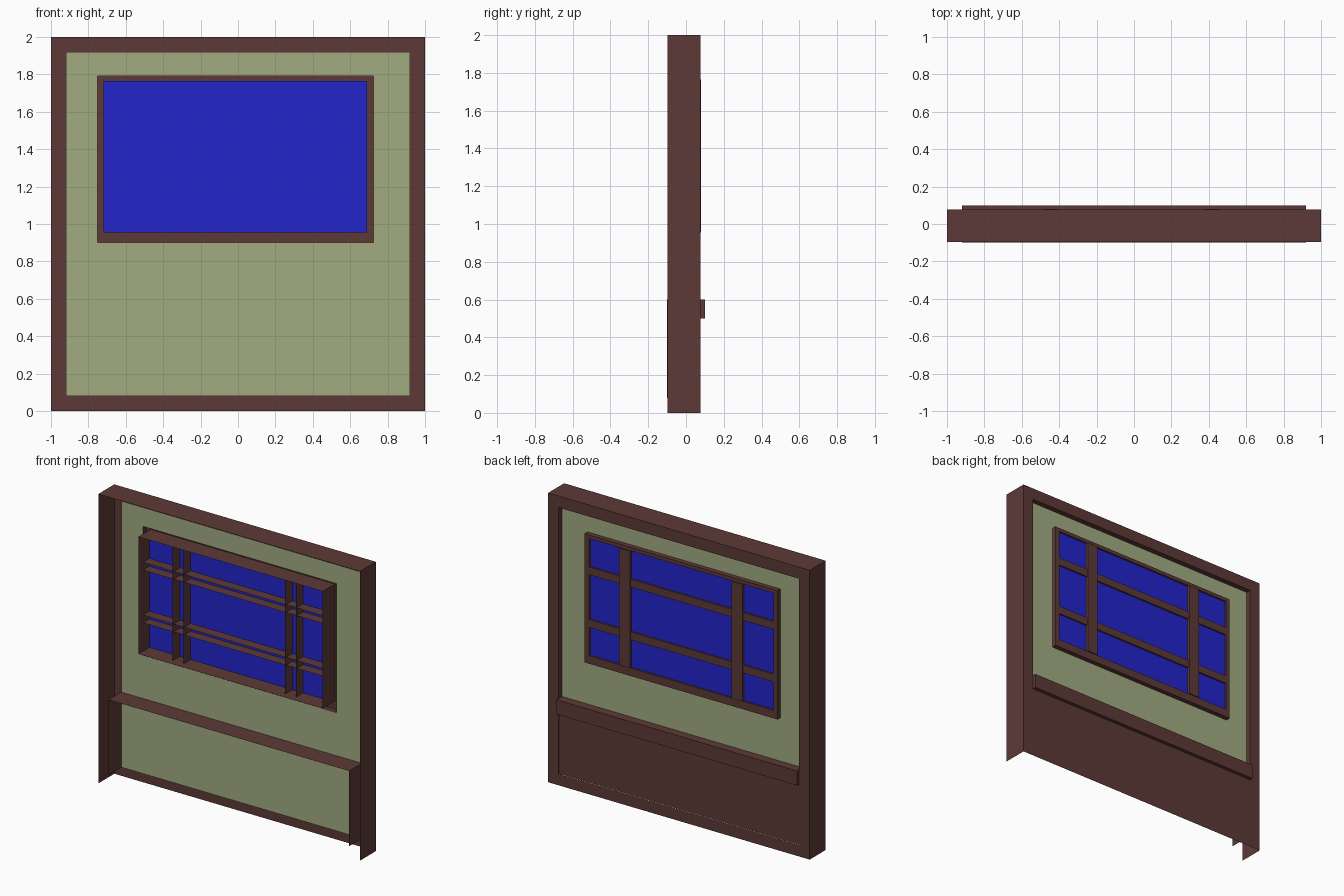
import bpy, bmesh

if "Cube" in bpy.data.objects:
    bpy.data.objects.remove(bpy.data.objects["Cube"])


def material(name, rgb):
    m = bpy.data.materials.new(name)
    m.diffuse_color = (*rgb, 1)
    m.use_nodes = True
    m.node_tree.nodes["Principled BSDF"].inputs["Base Color"].default_value = m.diffuse_color
    return m


WOOD = material("brown_wood", (0.11, 0.042, 0.038))
PLASTER = material("green_plaster", (0.36, 0.41, 0.22))
GLASS = material("blue_glass", (0.016, 0.018, 0.6))


def shell(name, mat, outer, y0, y1, sides="LRTB", hole=None, face=True):
    """Open-fronted box: back face at y1 (with optional hole), chosen sides from y0 to y1.
    Lower-case sides are the lips of the hole. Rectangles are (x0, x1, z0, z1)."""
    bm = bmesh.new()

    def quad(*pts):
        bm.faces.new([bm.verts.new(p) for p in pts])

    def corners(r):
        a, b, c, d = r
        return [(a, c), (b, c), (b, d), (a, d)]      # B, R, T, L edges in order

    o = corners(outer)
    h = corners(hole) if hole else None
    for i, tag in enumerate("BRTL"):
        j = (i + 1) % 4
        (ax, az), (bx, bz) = o[i], o[j]
        if tag in sides:
            quad((ax, y0, az), (bx, y0, bz), (bx, y1, bz), (ax, y1, az))
        if h:
            (cx, cz), (dx, dz) = h[i], h[j]
            quad((ax, y1, az), (bx, y1, bz), (dx, y1, dz), (cx, y1, cz))
            if tag.lower() in sides:
                quad((cx, y1, cz), (dx, y1, dz), (dx, LIP, dz), (cx, LIP, cz))
    if face and not h:
        quad(*[(x, y1, z) for x, z in reversed(o)])
    bmesh.ops.remove_doubles(bm, verts=bm.verts, dist=1e-5)
    # back faces look toward +y
    for f in bm.faces:
        f.normal_update()
        if abs(f.normal.y) > 0.9 and f.normal.y < 0:
            f.normal_flip()
    me = bpy.data.meshes.new(name)
    bm.to_mesh(me)
    bm.free()
    me.materials.append(mat)
    ob = bpy.data.objects.new(name, me)
    bpy.context.collection.objects.link(ob)
    return ob


LIP = 0.04                                   # depth of the plaster plane
INNER = (-0.92, 0.92, 0.08, 1.92)
CASING = (-0.75, 0.725, 0.90, 1.79)
OPENING = (-0.72, 0.69, 0.955, 1.765)
X0, X1, Z0, Z1 = OPENING

# Wall surround and plaster
shell("outer_frame", WOOD, (-1, 1, 0, 2), -0.097, 0.077, "LRTlrt", hole=INNER)
shell("plaster_panel", PLASTER, INNER, LIP, LIP, "", hole=CASING)

# Lower panelling and rail
shell("lower_panel", WOOD, (-0.92, 0.92, 0.08, 0.6), -0.1, 0.075, "LRT")
shell("wall_rail", WOOD, (-0.92, 0.92, 0.5, 0.6), 0.075, 0.1)

# Window casing, inner lining and glass
shell("window_casing", WOOD, CASING, 0.036, 0.072, hole=OPENING)
shell("window_lining", WOOD, OPENING, -0.06, 0.072, face=False)
shell("window_glass", GLASS, OPENING, 0.06, 0.06, "")

# Glazing bars
for i, s in enumerate((-1, 1)):
    cx = (X0 + X1) / 2 + s * 0.43
    cz = (Z0 + Z1) / 2 + s * 0.182
    shell(f"upright_bar_{i}", WOOD, (cx - 0.041, cx + 0.041, Z0, Z1), -0.02, 0.079)
    shell(f"cross_bar_{i}", WOOD, (X0, X1, cz - 0.027, cz + 0.027), -0.01, 0.072)
